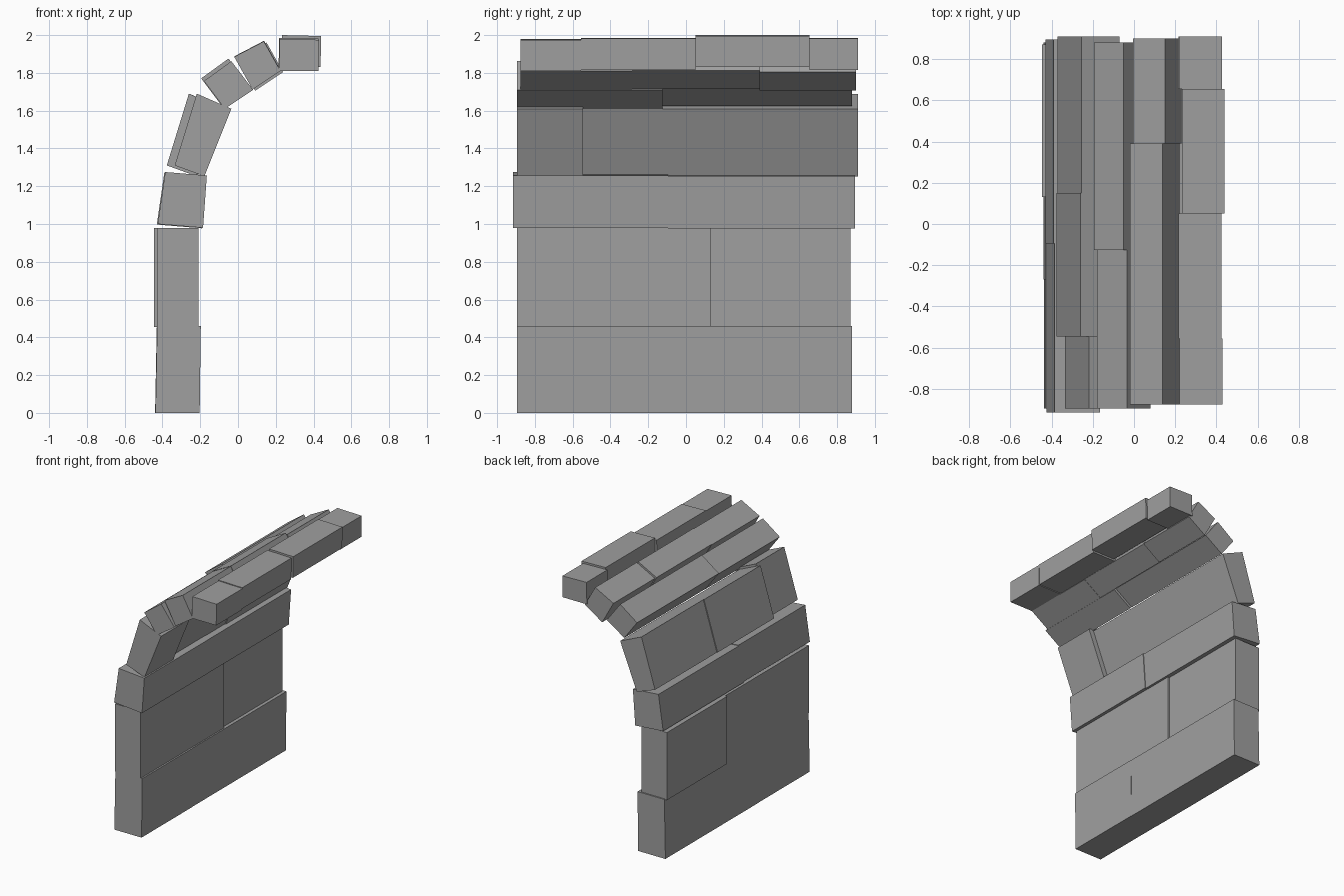
import bpy
import bmesh

cube = bpy.data.objects.get("Cube")
if cube:
    bpy.data.objects.remove(cube, do_unlink=True)

stone = bpy.data.materials.new("grey stone")
stone.use_nodes = True
GREY = (0.35, 0.35, 0.35, 1)
stone.diffuse_color = GREY
stone.node_tree.nodes["Principled BSDF"].inputs["Base Color"].default_value = GREY


def block(name, profile, y0, y1, dx=0, dz=0):
    """Stone block: a four-cornered x/z profile extruded along y."""
    bm = bmesh.new()
    face = bm.faces.new([bm.verts.new((x + dx, y0, z + dz)) for x, z in profile])
    new = bmesh.ops.extrude_face_region(bm, geom=[face])["geom"]
    for v in new:
        if isinstance(v, bmesh.types.BMVert):
            v.co.y = y1
    bmesh.ops.recalc_face_normals(bm, faces=bm.faces)
    mesh = bpy.data.meshes.new(name)
    bm.to_mesh(mesh)
    bm.free()
    mesh.materials.append(stone)
    bpy.context.collection.objects.link(bpy.data.objects.new(name, mesh))


# Each course: profile, joints along y, and a small (x, z) shift per block
courses = {
    "base_course": (
        [(-.437, 0), (-.428, .46), (-.197, .46), (-.203, 0)],
        [-.895, -.27, .88], [(0, 0), (-.002, 0)]),
    "wall_course": (
        [(-.43, .455), (-.43, .98), (-.21, .98), (-.21, .455)],
        [-.895, .13, .87], [(0, 0), (-.015, 0)]),
    "spring_course": (
        [(-.425, 1), (-.385, 1.275), (-.165, 1.257), (-.185, .98)],
        [-.915, -.095, .895], [(0, 0), (-.005, -.003)]),
    "lower_curve_course": (
        [(-.335, 1.31), (-.218, 1.69), (-.035, 1.61), (-.178, 1.253)],
        [-.895, -.545, .15, .91], [(0, 0), (-.042, 0), (-.036, -.002)]),
    "middle_curve_course": (
        [(-.18, 1.757), (-.035, 1.862), (.08, 1.71), (-.07, 1.61)],
        [-.895, -.125, .88], [(0, 0), (-.015, .014)]),
    "upper_curve_course": (
        [(-.02, 1.885), (.137, 1.967), (.225, 1.81), (.077, 1.712)],
        [-.875, -.285, .39, .9], [(0, 0), (.001, .003), (.014, -.006)]),
    "crown_course": (
        [(.22, 1.98), (.428, 1.975), (.425, 1.81), (.218, 1.81)],
        [-.875, -.555, .05, .655, .91],
        [(0, 0), (-.003, .006), (.012, .02), (-.002, .006)]),
}

for name, (profile, joints, shifts) in courses.items():
    for i, (dx, dz) in enumerate(shifts):
        block(f"{name}_block_{i + 1}", profile, joints[i], joints[i + 1], dx, dz)
